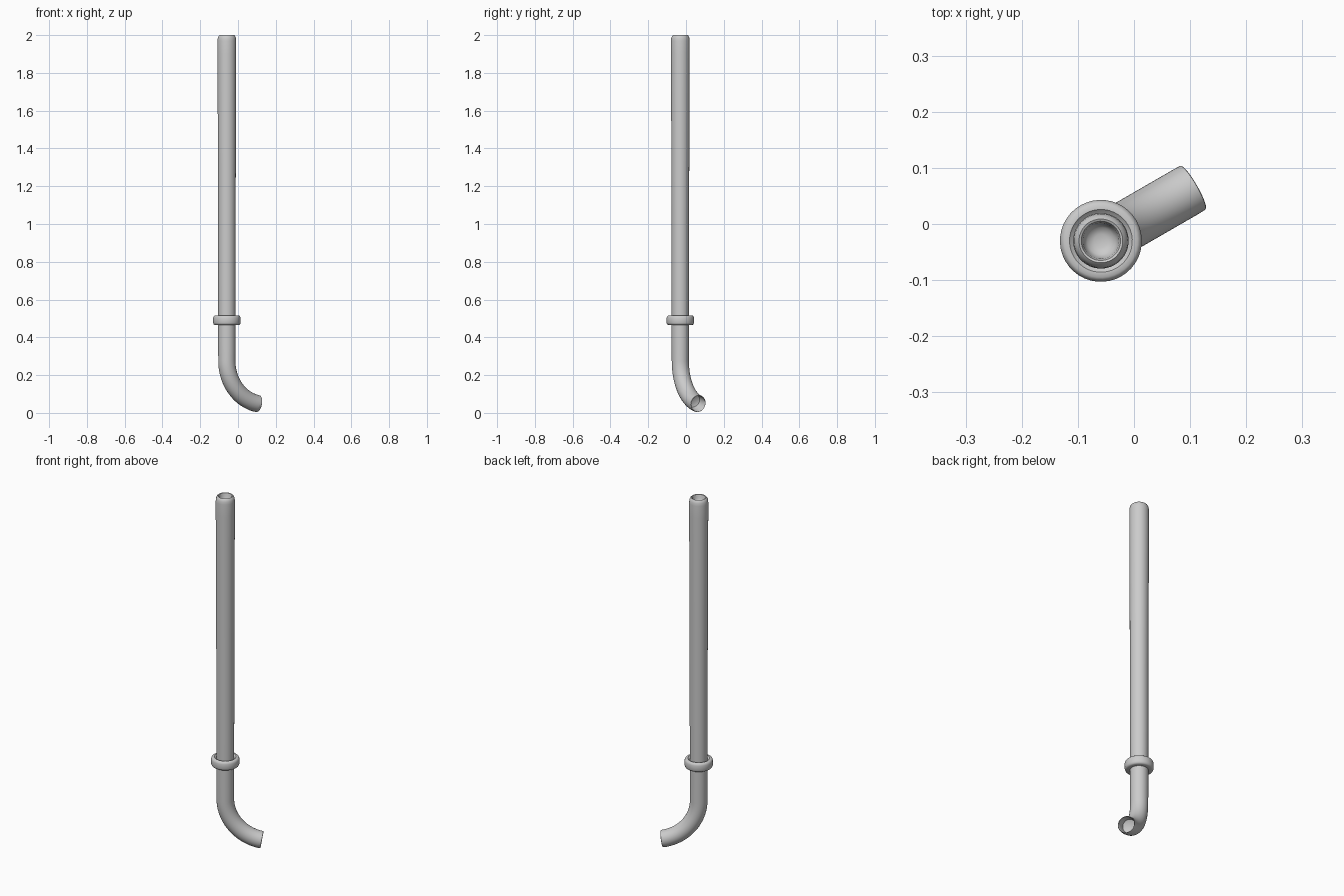
import bpy, bmesh, math
from mathutils import Vector

if "Cube" in bpy.data.objects:
    bpy.data.objects.remove(bpy.data.objects["Cube"])

SEG = 40
BASE = Vector((-0.059, -0.030, 0))          # axis of the upright pipe
YAW = math.radians(30)                      # direction the elbow points
D = Vector((math.cos(YAW), math.sin(YAW), 0))
S = Vector((-D.y, D.x, 0))                  # horizontal side vector
UP = Vector((0, 0, 1))


def tube(name, rings, closed=False):
    """Skin circles given as (centre, tangent, radius)."""
    bm = bmesh.new()
    loops = []
    for c, t, r in rings:
        n = t.cross(S)
        loops.append([bm.verts.new(c + r * (math.cos(a) * S + math.sin(a) * n))
                      for a in (2 * math.pi * i / SEG for i in range(SEG))])
    pairs = list(zip(loops, loops[1:]))
    if closed:
        pairs.append((loops[-1], loops[0]))
    else:
        bm.faces.new(loops[0])
        bm.faces.new(loops[-1])
    for a, b in pairs:
        for i in range(SEG):
            j = (i + 1) % SEG
            bm.faces.new((a[i], a[j], b[j], b[i]))
    bmesh.ops.recalc_face_normals(bm, faces=bm.faces)
    me = bpy.data.meshes.new(name)
    bm.to_mesh(me)
    bm.free()
    ob = bpy.data.objects.new(name, me)
    bpy.context.collection.objects.link(ob)
    bpy.ops.object.select_all(action='DESELECT')
    ob.select_set(True)
    bpy.context.view_layer.objects.active = ob
    bpy.ops.object.shade_smooth_by_angle(angle=math.radians(40))
    return ob


# Elbow arc: a = 0 is vertical, a = END is the mouth
R, END, Z0 = 0.23, math.radians(80), 0.275


def arc(a, r):
    c = BASE + D * R * (1 - math.cos(a)) + UP * (Z0 - R * math.sin(a))
    return c, UP * math.cos(a) - D * math.sin(a), r


# Recessed mouth, elbow and short neck up into the collar
lower = [arc(END * 0.82, 0.022), arc(END * 0.84, 0.036), arc(END * 0.90, 0.040),
         arc(END * 0.995, 0.042), arc(END, 0.0435), arc(END * 0.995, 0.045)]
lower += [arc(END * (1 - i / 20), 0.0455) for i in range(1, 21)]
lower += [(BASE + UP * z, UP, 0.046) for z in (0.38, 0.49)]
tube("elbow_spout", lower)

# Upright pipe with a rounded lip and recessed top
profile = [(0.48, 0.0455), (0.75, 0.0465), (1.05, 0.0465), (1.35, 0.0475),
           (1.65, 0.0485), (1.90, 0.0495), (1.97, 0.0495), (1.985, 0.048),
           (1.995, 0.044), (2.0, 0.039), (1.998, 0.035), (1.99, 0.032),
           (1.975, 0.030), (1.965, 0.024), (1.96, 0.012)]
tube("upright_pipe", [(BASE + UP * z, UP, r) for z, r in profile])

# Rounded collar at the joint
band = [(0.466, 0.043), (0.465, 0.064), (0.469, 0.070), (0.477, 0.073),
        (0.503, 0.073), (0.511, 0.070), (0.515, 0.065), (0.515, 0.056),
        (0.511, 0.052), (0.505, 0.043)]
tube("joint_collar", [(BASE + UP * z, UP, r) for z, r in band], closed=True)
